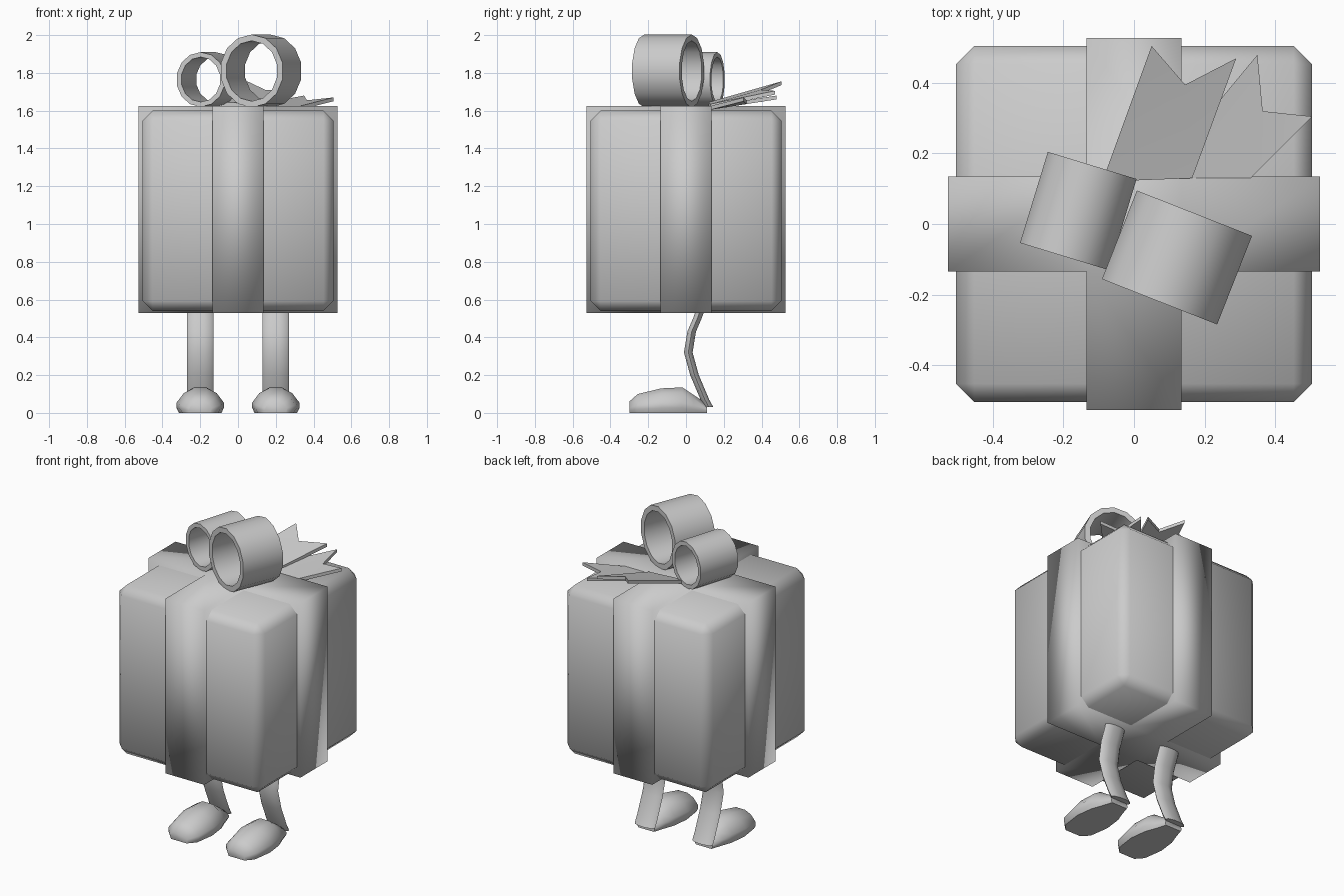
import bpy, bmesh, math
from mathutils import Vector

if "Cube" in bpy.data.objects:
    bpy.data.objects.remove(bpy.data.objects["Cube"], do_unlink=True)

grey = bpy.data.materials.new("plain_grey")
grey.use_nodes = True
GREY = (0.6, 0.6, 0.6, 1)
grey.diffuse_color = GREY
grey.node_tree.nodes["Principled BSDF"].inputs["Base Color"].default_value = GREY


def make(name, bm, angle=180):
    bmesh.ops.recalc_face_normals(bm, faces=bm.faces)
    mesh = bpy.data.meshes.new(name)
    bm.to_mesh(mesh)
    bm.free()
    ob = bpy.data.objects.new(name, mesh)
    bpy.context.collection.objects.link(ob)
    mesh.materials.append(grey)
    bpy.ops.object.select_all(action="DESELECT")
    ob.select_set(True)
    bpy.context.view_layer.objects.active = ob
    if angle >= 180:
        bpy.ops.object.shade_smooth()
    else:
        bpy.ops.object.shade_smooth_by_angle(angle=math.radians(angle))
    return ob


def loft(name, rings, closed=False, angle=180):
    """Skin a list of equal point rings; cap the ends or join them."""
    bm = bmesh.new()
    loops = [[bm.verts.new(p) for p in ring] for ring in rings]
    n = len(loops[0])
    pairs = list(zip(loops, loops[1:] + loops[:1])) if closed else list(zip(loops, loops[1:]))
    for a, b in pairs:
        for i in range(n):
            j = (i + 1) % n
            bm.faces.new((a[i], a[j], b[j], b[i]))
    if not closed:
        bm.faces.new(loops[0])
        bm.faces.new(loops[-1])
    return make(name, bm, angle)


# Gift box with chamfered edges
bm = bmesh.new()
bmesh.ops.create_cube(bm, size=1)
bmesh.ops.scale(bm, vec=(1.01, 1.01, 1.06), verts=bm.verts)
bmesh.ops.translate(bm, vec=(0, 0, 1.07), verts=bm.verts)
bmesh.ops.bevel(bm, geom=bm.edges[:], offset=0.052, segments=1, affect="EDGES")
make("gift_box", bm)

# Crossed ribbon: a plus-shaped column wrapping the box
W, R = 0.135, 0.528
quarter = [(R, -W), (R, W), (W, W)]
plus = []
for k in range(4):
    c, s = round(math.cos(k * math.pi / 2)), round(math.sin(k * math.pi / 2))
    plus += [(x * c - y * s, x * s + y * c) for x, y in quarter]
bm = bmesh.new()
low, high = [[bm.verts.new((x, y, z)) for x, y in plus] for z in (0.53, 1.625)]
for i in range(12):
    j = (i + 1) % 12
    bm.faces.new((low[i], low[j], high[j], high[i]))
for v in (low, high):
    bm.faces.new([v[i] for i in (2, 5, 8, 11)])
    for k in range(4):
        bm.faces.new([v[(3 * k + i) % 12] for i in (-1, 0, 1, 2)])
make("ribbon_wrap", bm)


# Bow loops: flat hoops lying on their sides
def bow_loop(name, centre, turn, radius, height, width, thick, sides=14):
    along = Vector((math.cos(turn), math.sin(turn), 0))
    axis = Vector((-along.y, along.x, 0))
    rings = []
    for i in range(sides):
        t = 2 * math.pi * (i + 0.5) / sides
        ring = []
        for side, inset in ((-1, 0), (1, 0), (1, thick), (-1, thick)):
            ring.append(Vector(centre) + axis * (side * width / 2)
                        + along * ((radius - inset) * math.cos(t))
                        + Vector((0, 0, (height - inset) * math.sin(t))))
        rings.append(ring)
    loft(name, rings, closed=True, angle=45)


bow_loop("large_bow_loop", (0.122, -0.095, 1.81), math.radians(-21.5), 0.18, 0.193, 0.27, 0.033)
bow_loop("small_bow_loop", (-0.158, 0.037, 1.765), math.radians(-17), 0.135, 0.145, 0.27, 0.026)


# Ribbon tails with a notched end
def tail(name, outline, thick=0.02):
    bm = bmesh.new()
    top = [bm.verts.new(p) for p in outline]
    base = [bm.verts.new((x, y, z - thick)) for x, y, z in outline]
    for v in (top, base):
        bm.faces.new((v[0], v[1], v[2]))
        bm.faces.new((v[0], v[2], v[4]))
        bm.faces.new((v[2], v[3], v[4]))
    for i in range(5):
        j = (i + 1) % 5
        bm.faces.new((top[i], top[j], base[j], base[i]))
    make(name, bm, 30)


tail("upper_tail", [(-0.09, 0.12, 1.645), (0.05, 0.505, 1.755), (0.145, 0.395, 1.71),
                    (0.29, 0.47, 1.705), (0.165, 0.13, 1.635)])
tail("lower_tail", [(0.06, 0.13, 1.625), (0.35, 0.48, 1.68), (0.365, 0.32, 1.655),
                    (0.505, 0.305, 1.67), (0.33, 0.13, 1.625)])

# Legs and feet, one pair per side
LEG = [(0.085, 0.57), (0.06, 0.5), (0.03, 0.43), (0.012, 0.32), (0.045, 0.2), (0.1, 0.07), (0.122, 0.03)]
FOOT = [(-0.3, 0.06, 0.06), (-0.255, 0.105, 0.1), (-0.13, 0.125, 0.13),
        (-0.02, 0.11, 0.135), (0.04, 0.085, 0.095), (0.11, 0.06, 0.05)]
SECTION = [(-0.9, 0), (-1, 0.2), (-1, 0.42), (-0.7, 0.8), (-0.3, 1),
           (0.3, 1), (0.7, 0.8), (1, 0.42), (1, 0.2), (0.9, 0)]
for side, x0 in (("left", 0.2), ("right", -0.2)):
    rings = []
    for y, z in LEG:
        ring = []
        for i in range(10):
            t = 2 * math.pi * i / 10
            ring.append((x0 + 0.07 * math.cos(t), y + 0.024 * math.sin(t), z))
        rings.append(ring)
    loft(side + "_leg", rings, angle=60)
    loft(side + "_foot", [[(x0 + w * u, y, h * v) for u, v in SECTION] for y, w, h in FOOT], angle=60)
